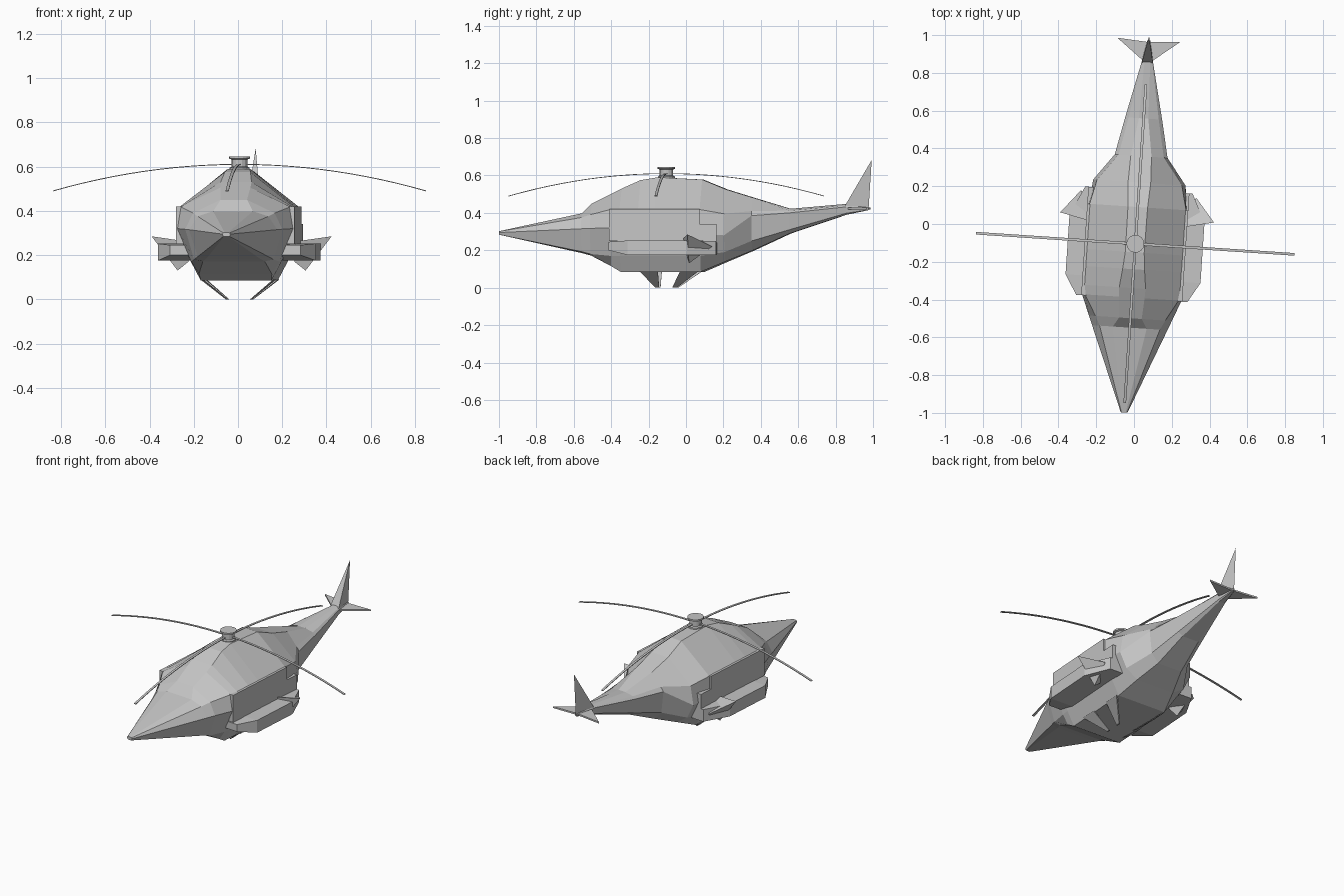
import bpy, bmesh, math
from mathutils import Matrix, Vector

if "Cube" in bpy.data.objects:
    bpy.data.objects.remove(bpy.data.objects["Cube"])

# whole aircraft is turned slightly about z
FRAME = Matrix.Translation((0.014, 0, 0)) @ Matrix.Rotation(math.radians(-3.8), 4, 'Z')

grey = bpy.data.materials.new("light_grey")
grey.diffuse_color = (0.56, 0.56, 0.56, 1)
grey.use_nodes = True
grey.node_tree.nodes["Principled BSDF"].inputs["Base Color"].default_value = grey.diffuse_color


def finish(name, bm):
    bmesh.ops.recalc_face_normals(bm, faces=bm.faces[:])
    bm.transform(FRAME)
    me = bpy.data.meshes.new(name)
    bm.to_mesh(me)
    bm.free()
    me.materials.append(grey)
    ob = bpy.data.objects.new(name, me)
    bpy.context.collection.objects.link(ob)
    return ob


def loft(name, rows):
    """Skin equal-length rings of points and cap both ends."""
    bm = bmesh.new()
    rows = [[bm.verts.new(p) for p in row] for row in rows]
    n = len(rows[0])
    for a, b in zip(rows, rows[1:]):
        for k in range(n):
            bm.faces.new((a[k], a[(k + 1) % n], b[(k + 1) % n], b[k]))
    bm.faces.new(rows[0])
    bm.faces.new(rows[-1])
    return finish(name, bm)


def hull(name, pts, mirror=True):
    """Convex solid through the points, optionally built on both sides."""
    for side, s in (("right_", 1), ("left_", -1)) if mirror else (("", 1),):
        bm = bmesh.new()
        vs = [bm.verts.new((s * x, y, z)) for x, y, z in pts]
        bmesh.ops.convex_hull(bm, input=vs)
        loose = [v for v in bm.verts if not v.link_faces]
        bmesh.ops.delete(bm, geom=loose, context='VERTS')
        bmesh.ops.dissolve_limit(bm, angle_limit=0.01, verts=bm.verts[:], edges=bm.edges[:])
        finish(side + name, bm)


def box(x0, x1, y0, y1, z0, z1):
    return [(x, y, z) for x in (x0, x1) for y in (y0, y1) for z in (z0, z1)]


def shrink(half, f, zc):
    """Copy of a half section scaled towards the centre line at height zc."""
    return [(x * f, zc + (z - zc) * f) for x, z in half]


# fuselage: half sections running roof, upper edge, side crease, lower edge, belly
CABIN = [(.256, .418), (.260, .290), (.205, .170), (.160, .085)]
CANOPY = [(.09, .398), (.16, .375), (.20, .315), (.16, .193), (.12, .185)]
BOOM = [(.015, .448), (.026, .440), (.030, .432), (.026, .398), (.018, .390)]
sections = [
    (-1.0, shrink(CANOPY, .09, .293)),
    (-.55, CANOPY),
    (-.50, [(.06, .45), (.185, .39), (.22, .317), (.18, .18), (.14, .172)]),
    (-.39, [(.068, .505), (.248, .418), (.264, .32), (.2, .17), (.165, .115)]),
    (-.34, [(.07, .53)] + CABIN),
    (-.24, [(.058, .575)] + CABIN),
    (-.15, [(.05, .59)] + CABIN),
    (.09, [(.052, .578)] + CABIN),
    (.22, [(.06, .525), (.225, .395), (.245, .28), (.2, .19), (.125, .14)]),
    (.36, [(.055, .482), (.12, .41), (.14, .385), (.125, .25), (.08, .198)]),
    (.56, [(.025, .422), (.08, .412), (.098, .4), (.085, .31), (.055, .29)]),
    (.86, BOOM),
    (.975, shrink(BOOM, .25, .422)),
]
loft("fuselage", [[(x, y, z) for x, z in half] + [(-x, y, z) for x, z in reversed(half)]
                  for y, half in sections])

# raised side walls with a stepped rear end
hull("side_wall", box(.235, .268, -.395, .09, .25, .42))
hull("rear_side_wall", box(.225, .268, .09, .18, .25, .34))

# side pods with tapered noses and flared tail cones
hull("side_pod", box(.20, .358, -.29, .03, .175, .252)
     + box(.20, .295, -.395, -.39, .20, .245) + box(.20, .285, .15, .18, .175, .25))
hull("pod_tail_cone", [(.408, .035, .285), (.25, 0, .262), (.29, .035, .13),
                       (.24, .02, .17), (.305, .16, .22)])

# tail fin and stabiliser
hull("tail_fin", [(.03, .855, .44), (-.03, .855, .44), (0, .978, .415), (0, .995, .683)], False)
hull("stabiliser", [(x, y, z) for x, y in ((0, .86), (.03, .87), (.167, .977), (0, .965))
                    for z in (.418, .428)])


# landing claws under the belly
def claw(name, top_a, top_b, tip_a, tip_b):
    corners = ((.165, top_a, .09), (.165, top_b, .09), (.055, tip_a, 0), (.055, tip_b, 0))
    hull(name, [(x + d, y, z) for x, y, z in corners for d in (-.004, .004)])


claw("front_claw", -.24, -.14, -.16, -.14)
claw("rear_claw", -.02, .08, -.07, -.045)

# rotor hub: lathed profile
HUB = Vector((0, -.105, 0))
SIDES = 16
angles = [2 * math.pi * k / SIDES for k in range(SIDES)]
profile = [(.045, .575), (.045, .595), (.036, .6), (.036, .632), (.047, .636), (.047, .646)]
loft("rotor_hub", [[HUB + Vector((r * math.cos(a), r * math.sin(a), z)) for a in angles]
                   for r, z in profile])

# four drooping rotor blades
STEPS, LENGTH, HALF_W, HALF_T = 12, .845, .007, .002
for q in range(4):
    turn = Matrix.Translation(HUB) @ Matrix.Rotation(math.pi / 2 * q, 4, 'Z')
    rows = []
    for i in range(STEPS + 1):
        r = .02 + (LENGTH - .02) * i / STEPS
        z = .61 - .12 * (r / LENGTH) ** 2
        rows.append([turn @ Vector((r, w * HALF_W, z + h * HALF_T))
                     for w, h in ((-1, -1), (1, -1), (1, 1), (-1, 1))])
    loft(f"rotor_blade_{q + 1}", rows)
